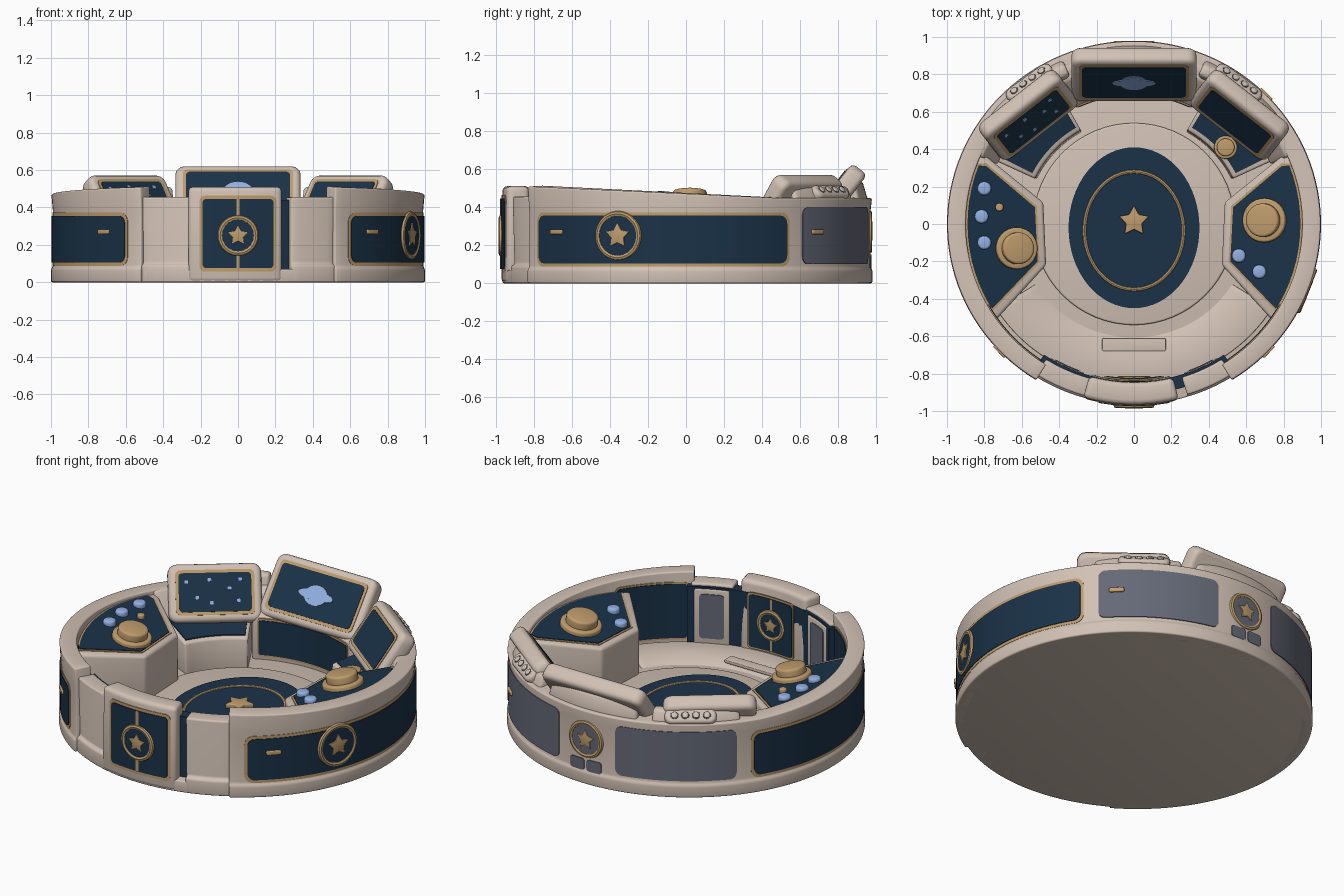
import bpy, bmesh
from math import sin, cos, pi, radians, sqrt
from mathutils import Matrix, Vector

if "Cube" in bpy.data.objects:
    bpy.data.objects.remove(bpy.data.objects["Cube"])

def material(name, rgb):
    m = bpy.data.materials.new(name)
    m.diffuse_color = (*rgb, 1)
    m.use_nodes = True
    m.node_tree.nodes["Principled BSDF"].inputs["Base Color"].default_value = m.diffuse_color
    return m

BEIGE = material("beige shell", (.64, .535, .46))
NAVY = material("navy panel", (.0105, .032, .064))
GOLD = material("gold trim", (.52, .335, .15))
BLUE = material("light blue", (.29, .43, .77))
GREY = material("blue grey panel", (.128, .143, .185))
YS = .98  # plan is very slightly shorter front to back

def build(name, verts, faces, mat, bev=0, M=None):
    bm = bmesh.new()
    vs = [bm.verts.new(v) for v in verts]
    for f in faces:
        bm.faces.new([vs[i] for i in f])
    bmesh.ops.recalc_face_normals(bm, faces=bm.faces[:])
    if bev:
        edges = [e for e in bm.edges if len(e.link_faces) == 2 and e.calc_face_angle(0) > .5]
        bmesh.ops.bevel(bm, geom=edges, offset=bev, segments=3, profile=.5,
                        affect='EDGES', clamp_overlap=True)
    me = bpy.data.meshes.new(name)
    bm.to_mesh(me)
    bm.free()
    me.materials.append(mat)
    me.shade_smooth()
    me.set_sharp_from_angle(angle=radians(38))
    ob = bpy.data.objects.new(name, me)
    if M:
        ob.matrix_world = M
    bpy.context.collection.objects.link(ob)
    return ob

def sweep(name, cols, mat, bev=0):
    """Skin (angle in degrees, [(r, z), ...]) sections around the z axis."""
    k, n = len(cols[0][1]), len(cols)
    verts = [(r * cos(radians(a)), YS * r * sin(radians(a)), z) for a, p in cols for r, z in p]
    faces = [(i*k + j, i*k + (j+1) % k, (i+1)*k + (j+1) % k, (i+1)*k + j)
             for i in range(n - 1) for j in range(k)]
    faces += [tuple(range(k)), tuple(range((n-1)*k, n*k))]
    return build(name, verts, faces, mat, bev)

def arc(name, a0, a1, prof, mat, bev=0):
    n = max(2, int((a1 - a0) / 3))
    angs = [a0 + (a1 - a0) * i / n for i in range(n + 1)]
    return sweep(name, [(a, prof(a) if callable(prof) else prof) for a in angs], mat, bev)

def panel(name, a0, a1, z0, z1, r, mat, side=1, c=.04):
    """Thin curved plate with rounded corners; side -1 faces inwards."""
    d = min(c / r * 57.3, (a1 - a0) / 2.01)
    ds = [d * (1 - cos(pi / 2 * i / 5)) for i in range(6)]
    n = max(1, int((a1 - a0 - 2*d) / 3))
    mids = [a0 + d + (a1 - a0 - 2*d) * i / n for i in range(1, n)]
    angs = [a0 + x for x in ds] + mids + [a1 - x for x in reversed(ds)]
    cols = []
    for a in angs:
        e = min(1, max(0, min(a - a0, a1 - a) / d))
        q = c * (1 - sqrt(max(0, 1 - (1 - e)**2)))
        cols.append((a, [(r - side*.008, z0+q), (r, z0+q), (r, z1-q), (r - side*.008, z1-q)]))
    return sweep(name, cols, mat)

def trimmed(name, a0, a1, z0, z1, r, mat, side=1, c=.04, w=.018):
    g = w * 57.3
    panel(name + "_trim", a0 - g, a1 + g, z0 - w, z1 + w, r + side*.005, GOLD, side, c + w*.6)
    panel(name, a0, a1, z0, z1, r + side*.009, mat, side, c)

def prism(name, outline, top, bot, mat, bev=0, M=None):
    h = lambda f, p: f(*p) if callable(f) else f
    n = len(outline)
    verts = [(*p, h(bot, p)) for p in outline] + [(*p, h(top, p)) for p in outline]
    faces = [(i, (i+1) % n, (i+1) % n + n, i + n) for i in range(n)]
    faces += [tuple(range(n)), tuple(range(n, 2*n))]
    return build(name, verts, faces, mat, bev, M)

def ellipse(rx, ry=None, cx=0, cy=0, n=32):
    ry = ry or rx
    return [(cx + rx*cos(2*pi*i/n), cy + ry*sin(2*pi*i/n)) for i in range(n)]

def rrect(w, h, c):
    pts = []
    for k, (sx, sy) in enumerate([(1, 1), (-1, 1), (-1, -1), (1, -1)]):
        pts += [(sx*(w/2-c) + c*cos(pi/2*(k+i/4)), sy*(h/2-c) + c*sin(pi/2*(k+i/4))) for i in range(5)]
    return pts

def star(r):
    return [((r if i % 2 == 0 else r*.52) * cos(pi/2 + pi*i/5),
             (r if i % 2 == 0 else r*.52) * sin(pi/2 + pi*i/5)) for i in range(10)]

def ring(name, rx, ry, t, mat, M, n=48, k=8):
    verts = [((rx + t*cos(2*pi*j/k)) * cos(2*pi*i/n), (ry + t*cos(2*pi*j/k)) * sin(2*pi*i/n),
              t*sin(2*pi*j/k)) for i in range(n) for j in range(k)]
    faces = [(i*k+j, i*k+(j+1) % k, (i+1) % n*k+(j+1) % k, (i+1) % n*k+j) for i in range(n) for j in range(k)]
    return build(name, verts, faces, mat, 0, M)

def frame(loc, n, u):
    n, u = Vector(n).normalized(), Vector(u).normalized()
    x = u.cross(n)
    return Matrix.Translation(loc) @ Matrix((x, u, n)).transposed().to_4x4()

def on_wall(a, r, z, side=1, tilt=0):
    c, s = cos(radians(a)), sin(radians(a))
    ct, st = cos(tilt), sin(tilt)
    return frame((r*c, YS*r*s, z), (side*c*ct, side*s*ct, st), (-side*c*st, -side*s*st, ct))

def emblem(name, a, r, z, back, side=1, size=.11):
    M = on_wall(a, r, z, side)
    prism(name + "_disc", ellipse(size), .012, -.02, back, 0, M)
    ring(name + "_ring", size, size, .015, GOLD, M @ Matrix.Translation((0, 0, .003)))
    prism(name + "_star", star(size*.6), .019, 0, GOLD, .003, M)

# floor, platform and decorated centre
prism("base_floor", ellipse(.985, .965, n=96), .07, 0, BEIGE, .008)
arc("floor_step", -148, -32, [(.6, .06), (.87, .06), (.87, .10), (.68, .10)], BEIGE, .005)
prism("platform", ellipse(.54, .54, n=64), .092, .06, BEIGE, .01)
prism("floor_disc", ellipse(.35, .43, 0, -.02, 64), .1, .085, NAVY)
ring("floor_ring", .265, .315, .011, GOLD, Matrix.Translation((0, -.035, .097)))
prism("floor_star", star(.085), .125, .095, GOLD, .006, Matrix.Translation((0, .015, 0)))
prism("entry_pad", rrect(.34, .07, .01), .108, .09, BEIGE, .004, Matrix.Translation((0, -.645, 0)))

# main outer wall, a little lower towards the back
def wall_section(a):
    t = max(.452, .475 - .045 * sin(radians(a)))
    return [(.9, .03), (.9, t), (.998, t - .005), (.99, .38), (.99, .085), (1, .07), (1, 0), (.93, 0)]
arc("outer_wall", -58.5, 238.5, wall_section, BEIGE, .024)
trimmed("right_panel", -52.5, 33, .105, .355, .988, NAVY)
trimmed("left_panel", 147, 232.5, .105, .355, .988, NAVY)
panel("back_right_panel", 39, 79, .1, .4, .996, GREY)
panel("back_left_panel", 101, 141, .1, .4, .996, GREY)
for i, a in enumerate((84, 90.5)):
    panel(f"back_vent_{i}", a, a + 5.5, .08, .15, .996, GREY, 1, .015)
emblem("right_emblem", -21.5, .987, .25, NAVY, 1, .115)
emblem("back_emblem", 90, .98, .27, GREY, 1, .1)
for i, a in enumerate((-44, -136, 45)):
    prism(f"handle_{i}", rrect(.085, .026, .01), .013, -.01, GOLD, .005, on_wall(a, .995, .27))
for s, a in (("right", -56), ("left", 210)):
    trimmed(s + "_inner_wall", a, a + 26, .11, .44, .9, NAVY, -1, .02, .01)

# front door, pillars and liner
arc("front_liner", -124, -56, [(.86, .05), (.86, .44), (.93, .44), (.93, .05)], NAVY)
arc("front_door", -106, -76, [(.85, 0), (.865, .51), (.985, .51), (.99, 0)], BEIGE, .025)
trimmed("door_panel", -101, -79, .075, .445, .985, NAVY, 1, .02)
trimmed("door_inner_panel", -100, -80, .12, .44, .85, NAVY, -1, .02, .012)
panel("door_seam", -90.5, -89.5, .075, .445, .997, GOLD, 1, .004)
panel("door_inner_seam", -90.5, -89.5, .12, .44, .838, GOLD, -1, .004)
emblem("door_emblem", -90, .986, .25, NAVY, 1, .095)
emblem("door_inner_emblem", -90, .848, .28, NAVY, -1, .08)
for s, a, b in (("right", -73, -57.5), ("left", -122.5, -105)):
    arc(s + "_pillar", a, b, [(.875, .03), (.875, .455), (.975, .455), (.965, .1), (.985, .09), (.985, 0), (.9, 0)], BEIGE, .02)
    arc(s + "_pillar_inner", a + 1, a + 14.5, [(.855, .06), (.855, .43), (.9, .43), (.9, .06)], BEIGE, .01)
    panel(s + "_pillar_panel", a + 3, a + 12.5, .13, .40, .85, GREY, -1, .02)

# raised back body carrying the screens, and the solid backs behind them
arc("back_body", 24, 156, [(.8, .05), (.8, .3), (.89, .452), (.94, .452), (.94, .05)], BEIGE, .012)
arc("back_centre", 62, 118, [(.71, .05), (.71, .32), (.86, .45), (.94, .45), (.94, .05)], BEIGE, .012)
trimmed("back_kneewall", 65, 115, .1, .31, .71, NAVY, -1, .01, .012)
for s, a0, a1 in (("right", 37, 67), ("left", 113, 143), ("centre", 72, 108)):
    t = .54 if s == "centre" else .51
    arc(s + "_screen_back", a0, a1, [(.84, .3), (.885, t), (.945, t), (.975, .44), (.95, .3)], BEIGE, .02)

# low desks beside the knee space
for s, a in (("right", 25), ("left", 119)):
    arc(s + "_desk", a, a + 36, [(.575, .05), (.585, .25), (.82, .3), (.82, .05)], BEIGE, .012)
    b = a + (2 if s == "right" else 1.5)
    arc(s + "_desk_top", b, b + 32.5, [(.61, .252), (.61, .262), (.81, .305), (.81, .295)], NAVY)

def screen(name, a, loc, w, h, tilt):
    c, s = cos(radians(a)), sin(radians(a))
    M = frame(loc, (-c*cos(tilt), -s*cos(tilt), sin(tilt)), (c*sin(tilt), s*sin(tilt), cos(tilt)))
    prism(name + "_frame", rrect(w, h, .05), 0, -.1, BEIGE, .028, M)
    prism(name + "_trim", rrect(w - .08, h - .075, .03), .004, -.004, GOLD, 0, M)
    prism(name + "_glass", rrect(w - .115, h - .11, .022), .007, -.001, NAVY, 0, M)
    return M

M = screen("centre_screen", 90, (0, .76, .485), .67, .37, .66)
prism("planet", ellipse(.075, .058), .011, .005, BLUE, 0, M)
prism("planet_ring", ellipse(.115, .03), .0115, .005, BLUE, 0, M)
screen("right_screen", 52, (.54, .55, .445), .52, .33, .6)
M = screen("left_screen", 128, (-.54, .55, .445), .52, .33, .6)
for i, (x, y) in enumerate([(-.16, .06), (-.1, -.03), (-.03, .07), (-.02, -.06), (.08, .02), (.14, .07), (.13, -.05)]):
    prism(f"screen_dot_{i}", rrect(.02, .018, .004), .011, .005, BLUE, 0, M @ Matrix.Translation((x, y, 0)))

# button pods on the back rim
for s, a in (("right", 54), ("left", 126)):
    M = on_wall(a, .96, .485, 1, .8)
    prism(s + "_pod", rrect(.29, .09, .04), .01, -.09, BEIGE, .02, M)
    for i in range(4):
        T = M @ Matrix.Translation((-.09 + .06*i, 0, 0))
        ring(f"{s}_pod_rim_{i}", .02, .02, .004, GREY, T @ Matrix.Translation((0, 0, .008)), 20, 6)
        prism(f"{s}_pod_button_{i}", ellipse(.018, n=20), .018, 0, BEIGE, .005, T)

# side consoles with sloping tops
def slope(off):
    return lambda x, y: .365 + .19 * (abs(x) - .48) + off

def console_outline(inner, r, a0, a1, sx):
    pts = inner + [(r*cos(radians(a0 + (a1-a0)*i/12)), r*YS*sin(radians(a0 + (a1-a0)*i/12))) for i in range(13)]
    return [(sx*x, y) for x, y in pts]

for s, sx in (("right", 1), ("left", -1)):
    prism(s + "_console", console_outline([(.80, .37), (.485, .115), (.47, -.22), (.735, -.51)], .93, -33, 24, sx),
          slope(0), .05, BEIGE, .016)
    prism(s + "_console_trim", console_outline([(.79, .325), (.52, .097), (.505, -.205), (.755, -.465)], .9, -30.5, 21.5, sx),
          slope(.004), slope(-.004), GOLD)
    prism(s + "_console_top", console_outline([(.79, .31), (.53, .09), (.515, -.2), (.757, -.452)], .89, -30, 21, sx),
          slope(.008), slope(0), NAVY)

def knob(name, x, y, z, r, tilt):
    M = Matrix.Translation((x, y, z)) @ Matrix.Rotation(tilt, 4, 'Y')
    prism(name + "_base", ellipse(r), r*.3, -.02, GOLD, r*.1, M)
    prism(name + "_cap", ellipse(r*.76), r*.7, 0, GOLD, r*.12, M)

knob("left_knob", -.63, -.13, slope(0)(.63, 0), .112, .19)
knob("right_knob", .7, .02, slope(0)(.7, 0), .118, -.19)
knob("desk_knob", .49, .41, .265, .062, 0)
prism("left_stud", ellipse(.022, n=16), .03, 0, GOLD, .006, Matrix.Translation((-.72, .09, slope(0)(.72, 0))))
for i, (x, y) in enumerate([(-.8, .19), (-.815, .04), (-.8, -.1), (.56, -.17), (.67, -.255)]):
    prism(f"blue_button_{i}", ellipse(.037, n=20), .035, -.01, BLUE, .014, Matrix.Translation((x, y, slope(0)(x, y))))
